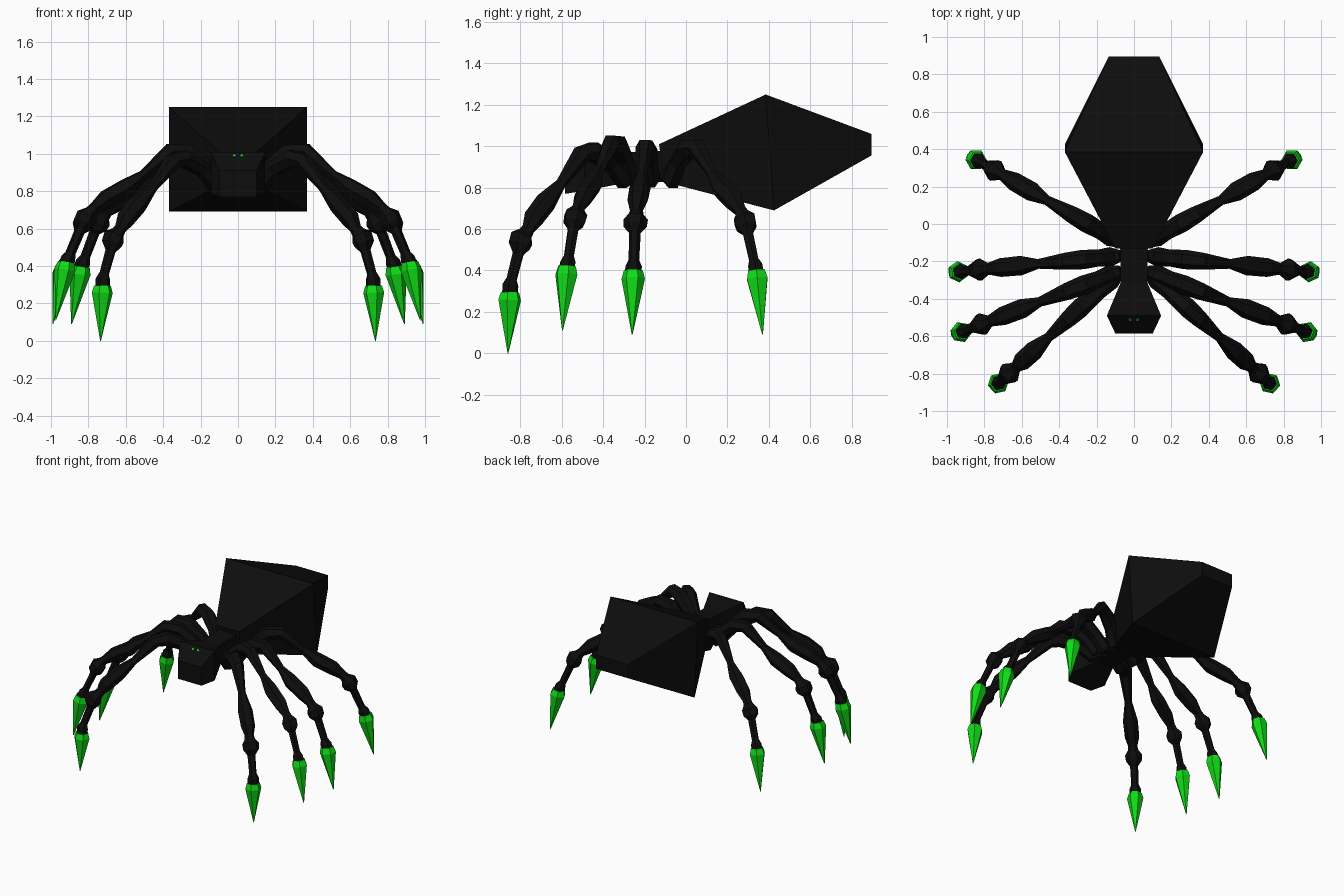
import bpy, bmesh, math
from mathutils import Vector

if "Cube" in bpy.data.objects:
    bpy.data.objects.remove(bpy.data.objects["Cube"])


def material(name, rgb):
    m = bpy.data.materials.new(name)
    m.diffuse_color = (*rgb, 1)
    m.use_nodes = True
    m.node_tree.nodes["Principled BSDF"].inputs["Base Color"].default_value = m.diffuse_color
    return m


BLACK = material("matte black", (0.004, 0.004, 0.004))
GREEN = material("bright green", (0.005, 0.72, 0.008))


def loft(name, rings, mat, mirror=False):
    """Skin a list of equal-sized rings and cap both ends."""
    bm = bmesh.new()
    loops = [[bm.verts.new(p) for p in ring] for ring in rings]
    n = len(loops[0])
    for a, b in zip(loops, loops[1:]):
        for i in range(n):
            j = (i + 1) % n
            bm.faces.new((a[i], a[j], b[j], b[i]))
    bm.faces.new(loops[0])
    bm.faces.new(loops[-1])
    bmesh.ops.recalc_face_normals(bm, faces=bm.faces)
    me = bpy.data.meshes.new(name)
    bm.to_mesh(me)
    bm.free()
    me.materials.append(mat)
    ob = bpy.data.objects.new(name, me)
    bpy.context.collection.objects.link(ob)
    if mirror:
        ob.modifiers.new("mirror", 'MIRROR').use_mirror_merge = False
    return ob


def box_ring(y_top, y_low, w, z0, z1):
    return [(-w, y_low, z0), (w, y_low, z0), (w, y_top, z1), (-w, y_top, z1)]


def tube_rings(points, radii, side, sides=6):
    """Rings square to a path lying in a vertical plane."""
    rings = []
    for i, (p, r) in enumerate(zip(points, radii)):
        t = (points[min(i + 1, len(points) - 1)] - points[max(i - 1, 0)]).normalized()
        up = t.cross(side)
        rings.append([p + r * (math.cos(a) * side + math.sin(a) * up)
                      for a in (math.tau * k / sides for k in range(sides))])
    return rings


# Body
loft("abdomen", [box_ring(-.13, -.11, .10, .83, 1.01),
                 box_ring(.385, .425, .37, .69, 1.25),
                 box_ring(.895, .895, .135, .955, 1.06)], BLACK)
loft("thorax", [box_ring(-.34, -.34, .07, .82, .97),
                box_ring(-.05, -.05, .075, .83, .98)], BLACK)
loft("head", [box_ring(-.585, -.585, .10, .77, .91),
              box_ring(-.49, -.49, .145, .785, 1.01),
              box_ring(-.31, -.31, .07, .82, .97)], BLACK)

# Eyes: tiny plates on the sloping brow
slope = Vector((0, .095, .10)).normalized()
lift = Vector((0, -slope.z, slope.y))
for label, x in (("right_eye", -.02), ("left_eye", .02)):
    c = Vector((x, -.51, .989))
    rings = [[c + lift * h + .009 * (math.cos(a) * Vector((1, 0, 0)) + math.sin(a) * slope)
              for a in (math.tau * k / 6 for k in range(6))] for h in (-.003, .004)]
    loft(label, rings, GREEN)

# Leg profile: (fraction of reach, height), shared radii
RADII = [.03, .052, .045, .052, .046, .026, .052, .050, .032,
         .036, .060, .056, .028, .026, .04, .04]
WIDE = [(0, .86), (.06, .84), (.13, .92), (.22, .985), (.32, .995), (.48, .87),
        (.58, .80), (.70, .74), (.77, .69), (.79, .67), (.815, .645), (.835, .61),
        (.85, .58), (.91, .45), (.925, .42), (.94, .385)]
STEEP = [(0, .86), (.08, .84), (.18, .92), (.33, .975), (.42, .96), (.58, .82),
         (.70, .73), (.80, .65), (.84, .60), (.86, .58), (.89, .555), (.91, .52),
         (.92, .48), (.97, .36), (.98, .33), (.985, .28)]

# name, root xy, tip xy, profile, lift, tip height
LEGS = [("front_leg", (.07, -.25), (.735, -.86), STEEP, 0, 0),
        ("second_leg", (.07, -.25), (.975, -.597), WIDE, .02, .11),
        ("third_leg", (.07, -.17), (.99, -.26), WIDE, 0, .09),
        ("rear_leg", (.07, -.10), (.89, .37), WIDE, 0, .09)]

for name, root, tip, profile, rise, tip_z in LEGS:
    root, tip = Vector((*root, 0)), Vector((*tip, 0))
    direction = (tip - root).normalized()
    side = direction.cross(Vector((0, 0, 1)))
    path = [root.lerp(tip, f) + Vector((0, 0, z + rise)) for f, z in profile]
    loft(name + "s", tube_rings(path, RADII, side), BLACK, True)
    # Pointed green claw
    end = tip + Vector((0, 0, tip_z))
    top = path[-1] + (path[-1] - end).normalized() * .015
    claw = [top, top.lerp(end, .13), end]
    loft(name + "_claws", tube_rings(claw, [.046, .057, .002], side), GREEN, True)
